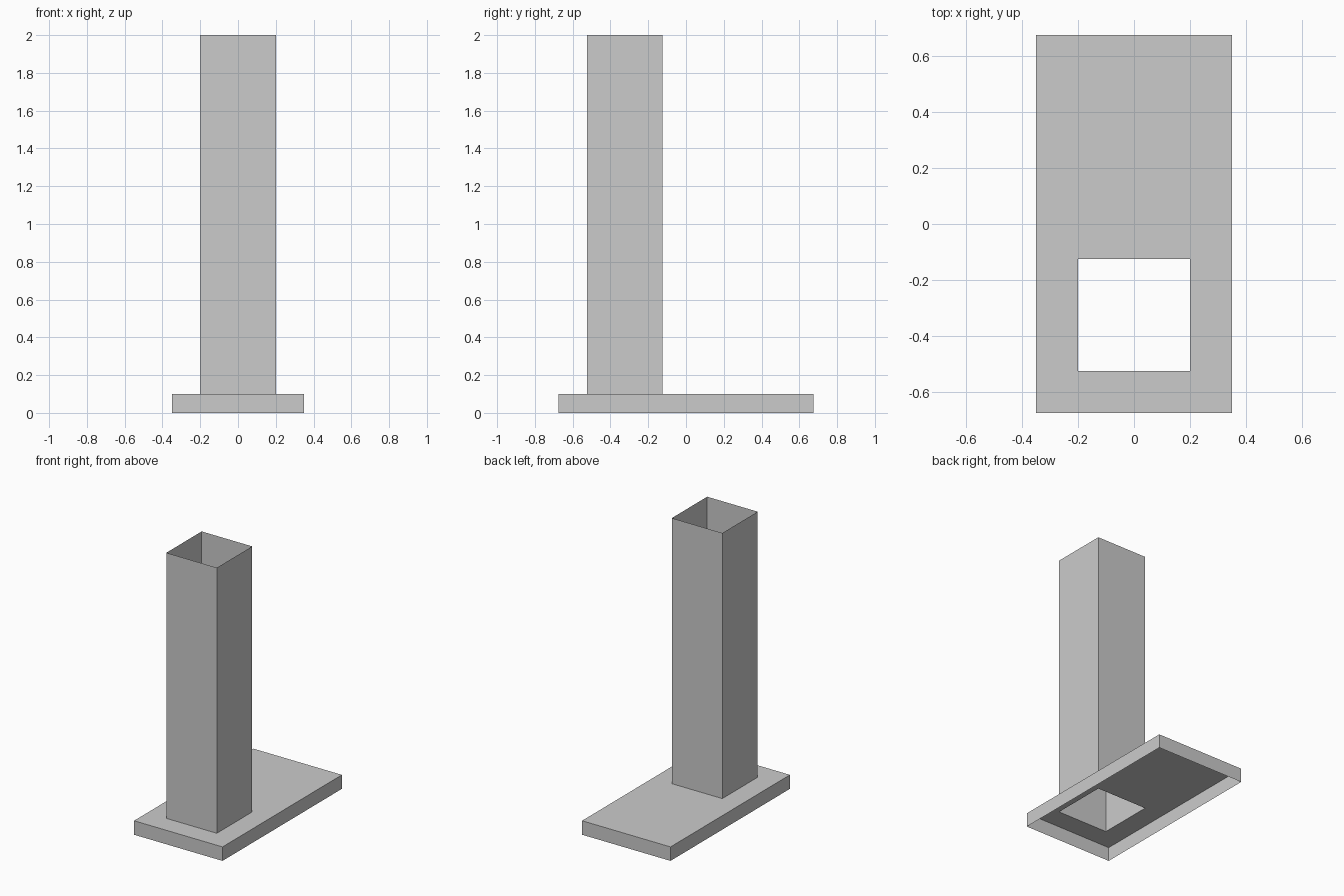
import bpy, bmesh

if "Cube" in bpy.data.objects:
    bpy.data.objects.remove(bpy.data.objects["Cube"])

BASE = (0.35, 0.675, 0.0)     # half width, half depth, centre y
TUBE = (0.20, 0.20, -0.325)


def ring(bm, rect, z):
    hx, hy, cy = rect
    return [bm.verts.new((sx * hx, cy + sy * hy, z))
            for sx, sy in ((-1, -1), (1, -1), (1, 1), (-1, 1))]


def open_shell(name, sections):
    """Join successive rectangles with single-sheet walls, ends left open."""
    bm = bmesh.new()
    rings = [ring(bm, rect, z) for rect, z in sections]
    for a, b in zip(rings, rings[1:]):
        for i in range(4):
            j = (i + 1) % 4
            bm.faces.new((a[i], a[j], b[j], b[i]))
    mesh = bpy.data.meshes.new(name)
    bm.to_mesh(mesh)
    bm.free()
    obj = bpy.data.objects.new(name, mesh)
    bpy.context.collection.objects.link(obj)
    return obj


# Base: hollow tray, open below, with a square hole in its top
open_shell("base", [(BASE, 0.0), (BASE, 0.1), (TUBE, 0.1)])

# Shaft: thin square tube rising from the hole, open at both ends
open_shell("shaft", [(TUBE, 0.1), (TUBE, 2.0)])
